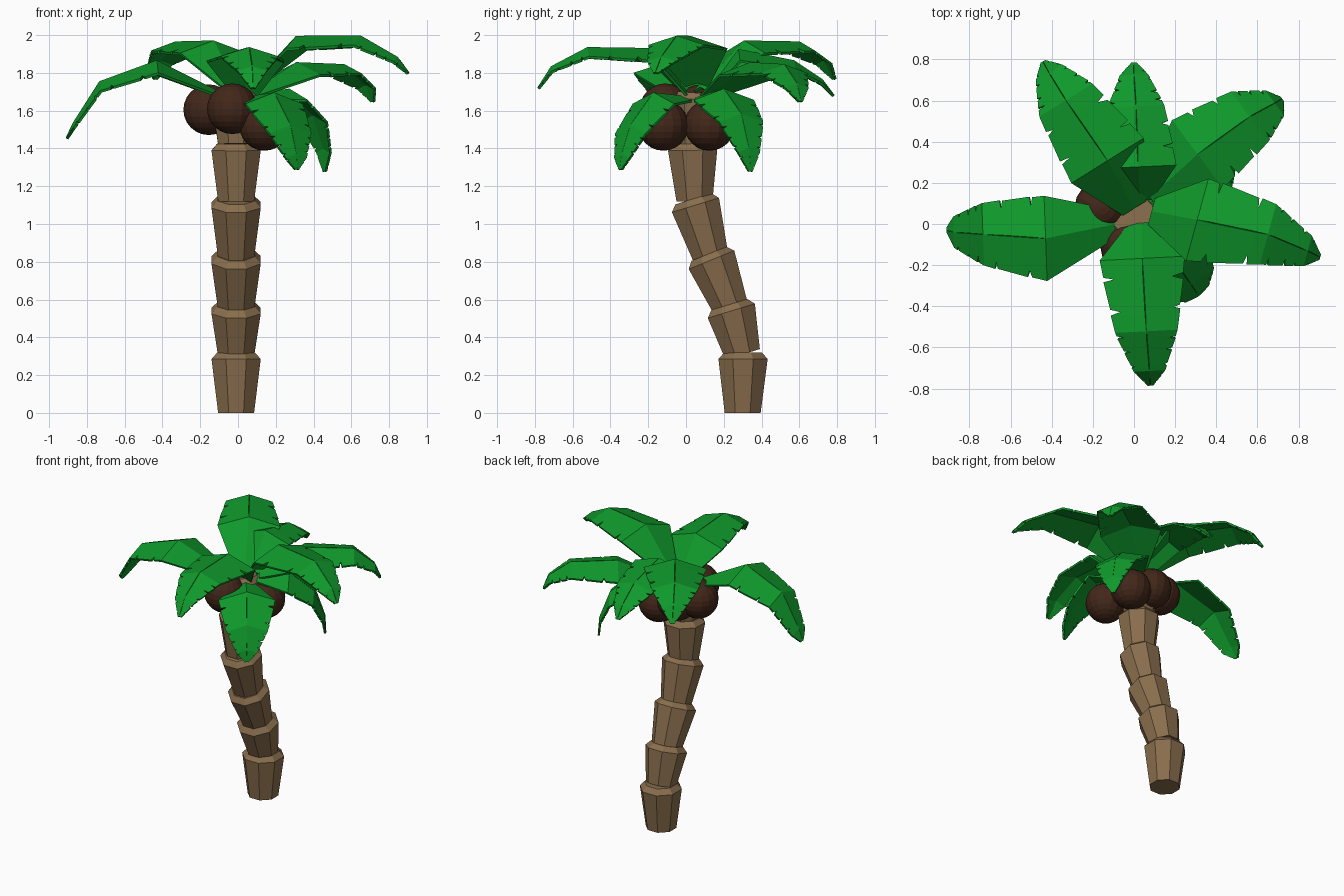
import bpy, bmesh, math, random
from mathutils import Vector, Matrix

if "Cube" in bpy.data.objects:
    bpy.data.objects.remove(bpy.data.objects["Cube"])

random.seed(4)


def material(name, rgb):
    m = bpy.data.materials.new(name)
    m.diffuse_color = (*rgb, 1)
    m.use_nodes = True
    m.node_tree.nodes["Principled BSDF"].inputs["Base Color"].default_value = m.diffuse_color
    return m


BARK = material("bark", (0.25, 0.155, 0.075))
LEAF = material("leaf", (0.005, 0.32, 0.025))
SHELL = material("shell", (0.055, 0.02, 0.01))


def finish(bm, name, mat):
    bmesh.ops.recalc_face_normals(bm, faces=bm.faces)
    me = bpy.data.meshes.new(name)
    bm.to_mesh(me)
    bm.free()
    me.materials.append(mat)
    ob = bpy.data.objects.new(name, me)
    bpy.context.collection.objects.link(ob)
    return ob


# Trunk: flared octagonal segments, each (bottom y, z), (rim y, z), lean in degrees
def trunk_segment(name, low, rim, lean):
    bm = bmesh.new()
    rot = Matrix.Rotation(math.radians(lean), 3, 'X')
    up = rot @ Vector((0, 0, 0.035))
    a, b = Vector((-0.01, *low)), Vector((-0.01, *rim))
    rings = []
    for c, r in ((a, 0.103), (b, 0.141), (b + up, 0.108)):
        ring = []
        for i in range(8):
            t = math.radians(22.5 + 45 * i)
            ring.append(bm.verts.new(c + rot @ Vector((r * math.cos(t), r * math.sin(t), 0))))
        rings.append(ring)
    for p, q in zip(rings, rings[1:]):
        for i in range(8):
            j = (i + 1) % 8
            bm.faces.new((p[i], p[j], q[j], q[i]))
    bm.faces.new(rings[0])
    bm.faces.new(rings[-1])
    finish(bm, name, BARK)


SEGMENTS = [
    ((0.30, 0.0), (0.302, 0.285), 0),
    ((0.30, 0.31), (0.24, 0.54), 17),
    ((0.235, 0.56), (0.135, 0.81), 22),
    ((0.13, 0.83), (0.05, 1.10), 17),
    ((0.045, 1.12), (0.035, 1.39), 1),
    ((0.035, 1.42), (0.045, 1.66), -4),
]
for i, s in enumerate(SEGMENTS):
    trunk_segment(f"trunk_segment_{i + 1}", *s)

# Coconuts clustered under the crown
COCONUTS = [(0.14, -0.12, 1.522), (0.13, 0.125, 1.522), (-0.03, -0.11, 1.61),
            (-0.155, 0.08, 1.605), (-0.03, 0.14, 1.58)]
for i, c in enumerate(COCONUTS):
    bm = bmesh.new()
    bmesh.ops.create_uvsphere(bm, u_segments=16, v_segments=12, radius=0.134,
                              matrix=Matrix.Translation(c))
    finish(bm, f"coconut_{i + 1}", SHELL)

# Fronds: ridge line bent over stations, two drooping halves with notched edges
WIDTHS = (0.065, 0.205, 0.15, 0.075, 0.012)
DROOP = 0.32


def frond(name, pts, scale=1.0):
    pts = [Vector(p) for p in pts]
    axis = pts[-1] - pts[0]
    side = Vector((axis.y, -axis.x, 0)).normalized()
    bm = bmesh.new()
    notches = (0, 2, 3, 2, 0)
    ridge_cache = {}

    def ridge(s, t):
        key = (s, round(t, 4)) if t < 1 else (s + 1, 0.0)
        if key not in ridge_cache:
            ridge_cache[key] = bm.verts.new(pts[s].lerp(pts[s + 1], t))
        return ridge_cache[key]

    for sgn in (1, -1):
        out = side * sgn + Vector((0, 0, -DROOP))
        prev = None
        for s in range(4):
            samples = [(0.0, 1.0)]
            for k in range(notches[s]):
                c = (k + random.uniform(0.35, 0.65)) / notches[s]
                g = random.uniform(0.02, 0.045)
                samples += [(c - g, 1.0), (c, random.uniform(0.72, 0.86)), (c + g, 1.02)]
            if s == 3:
                samples.append((1.0, 1.0))
            for t, f in samples:
                w = (WIDTHS[s] * (1 - t) + WIDTHS[s + 1] * t) * f * scale
                r = ridge(s, t)
                e = bm.verts.new(r.co + out * w)
                if prev:
                    bm.faces.new((prev[0], r, e, prev[1]))
                prev = (r, e)
    # Close the ridge where the halves use different samples
    bmesh.ops.triangulate(bm, faces=[f for f in bm.faces if len(f.verts) > 4])
    ob = finish(bm, name, LEAF)
    mod = ob.modifiers.new("thickness", 'SOLIDIFY')
    mod.thickness = 0.014
    mod.offset = 0


FRONDS = {
    "frond_left": [(-0.09, 0.0, 1.69), (-0.43, -0.07, 1.86), (-0.73, -0.05, 1.75),
                   (-0.87, -0.04, 1.53), (-0.905, -0.03, 1.455)],
    "frond_front": [(0.04, 0.0, 1.70), (0.04, -0.17, 1.925), (0.06, -0.52, 1.93),
                    (0.075, -0.71, 1.83), (0.08, -0.78, 1.72)],
    "frond_right": [(0.09, 0.06, 1.75), (0.31, 0.02, 1.99), (0.65, -0.05, 1.99),
                    (0.84, -0.13, 1.88), (0.90, -0.16, 1.80)],
    "frond_back_right": [(0.08, 0.13, 1.70), (0.31, 0.34, 1.85), (0.56, 0.52, 1.84),
                         (0.68, 0.585, 1.74), (0.715, 0.605, 1.65)],
    "frond_back": [(0.03, 0.12, 1.70), (0.02, 0.28, 1.92), (0.01, 0.57, 1.86),
                   (0.0, 0.72, 1.76), (0.0, 0.78, 1.68)],
    "frond_back_left": [(0.0, 0.08, 1.72), (-0.13, 0.31, 1.965), (-0.33, 0.60, 1.96),
                        (-0.41, 0.73, 1.87), (-0.44, 0.785, 1.77)],
    "frond_low_front": [(0.06, 0.0, 1.67), (0.19, -0.17, 1.69), (0.275, -0.29, 1.52),
                        (0.305, -0.335, 1.37), (0.31, -0.345, 1.29)],
    "frond_low_back": [(0.07, 0.10, 1.68), (0.27, 0.20, 1.71), (0.40, 0.29, 1.58),
                       (0.455, 0.33, 1.40), (0.46, 0.34, 1.28)],
}
for name, pts in FRONDS.items():
    frond(name, pts, 0.9 if "low" in name or name == "frond_back" else 1.0)
